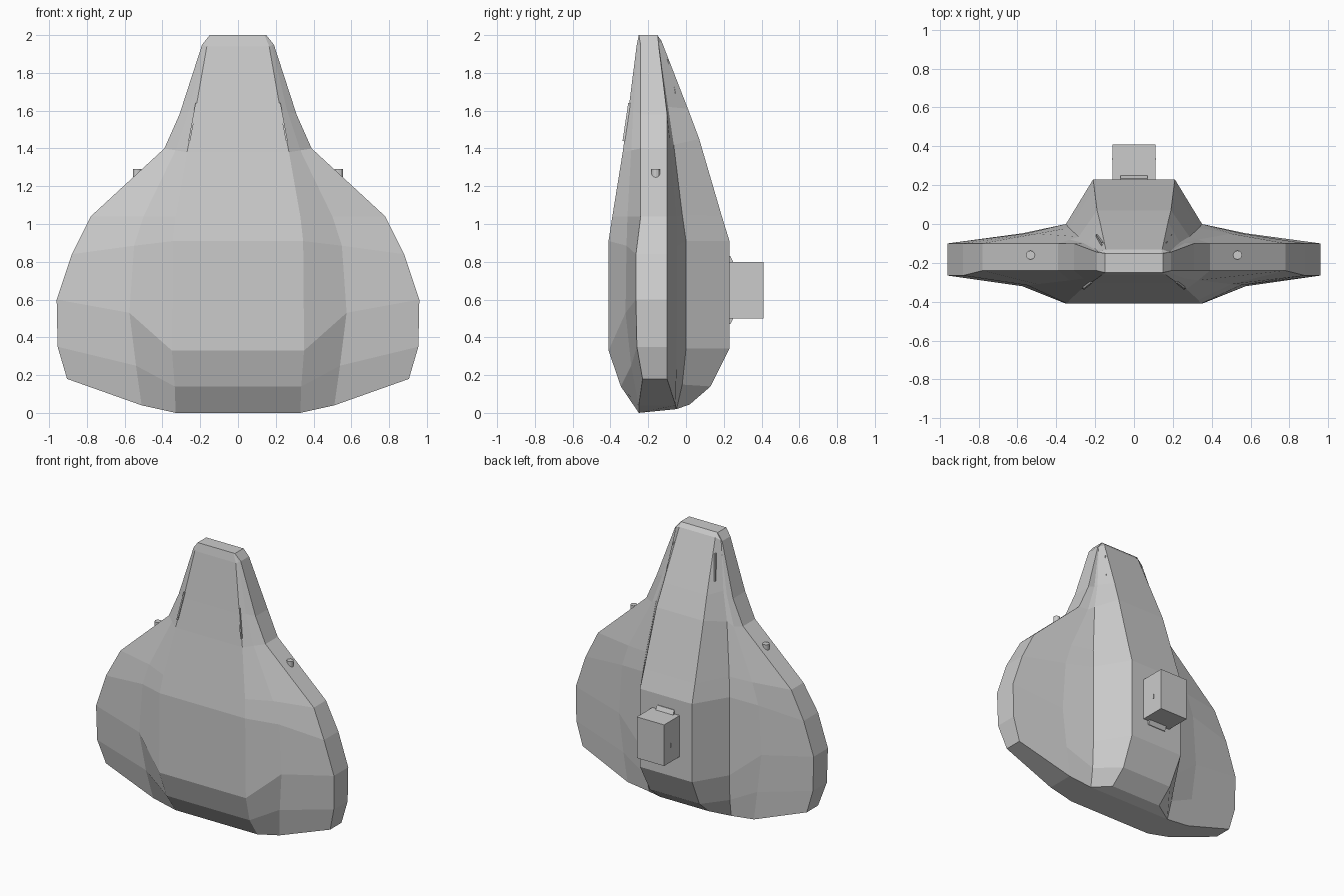
import bpy, bmesh
from mathutils import Vector

if "Cube" in bpy.data.objects:
    bpy.data.objects.remove(bpy.data.objects["Cube"])

# Edge lines of the right half, each running from top to bottom as (x, y, z)
front_plate = [(.14, -.25, 2), (.165, -.262, 1.94), (.225, -.305, 1.6), (.27, -.335, 1.38),
               (.33, -.39, 1.04), (.345, -.41, .91), (.35, -.41, .33), (.335, -.345, .14), (.33, -.25, 0)]
front_wing = [(.145, -.25, 2), (.178, -.25, 1.945), (.26, -.28, 1.6), (.33, -.29, 1.39),
              (.50, -.31, 1.04), (.55, -.315, .885), (.575, -.32, .53), (.54, -.29, .25), (.51, -.25, .04)]
rim = [(.15, -.25, 2), (.19, -.24, 1.95), (.31, -.24, 1.58), (.39, -.24, 1.4),
       (.78, -.24, 1.04), (.88, -.265, .84), (.96, -.265, .6), (.955, -.26, .35), (.905, -.23, .18)]
ridge_foot = [(.145, -.152, 2), (.182, -.145, 1.955), (.235, -.095, 1.62), (.285, -.065, 1.42),
              (.335, -.02, 1.05), (.35, 0, .91), (.35, 0, .34), (.34, -.02, .15), (.33, -.05, .02)]
ridge_top = [(.14, -.155, 2), (.145, -.13, 1.97), (.175, .01, 1.61), (.19, .07, 1.45),
             (.205, .19, 1.04), (.21, .23, .91), (.21, .23, .34), (.2, .13, .14), (.2, .02, .045)]
rim_back_y = [-.15, -.145, -.1, -.1, -.1, -.1, -.1, -.1, -.1]
wing_back_y = [-.152, -.145, -.098, -.08, -.05, -.048, -.048, -.05, -.055]


def with_y(line, ys):
    return [(x, y, z) for (x, _, z), y in zip(line, ys)]


def make_object(name, bm):
    bmesh.ops.recalc_face_normals(bm, faces=bm.faces)
    mesh = bpy.data.meshes.new(name)
    bm.to_mesh(mesh)
    bm.free()
    ob = bpy.data.objects.new(name, mesh)
    bpy.context.collection.objects.link(ob)
    return ob


def prism(name, profile, axis_vec):
    """Extrude a planar 3D outline along a vector."""
    bm = bmesh.new()
    face = bm.faces.new([bm.verts.new(p) for p in profile])
    res = bmesh.ops.extrude_face_region(bm, geom=[face], use_keep_orig=True)
    bmesh.ops.translate(bm, vec=axis_vec,
                        verts=[v for v in res["geom"] if isinstance(v, bmesh.types.BMVert)])
    return make_object(name, bm)


def box(name, lo, hi):
    x, y, z = lo
    X, Y, Z = hi
    return prism(name, [(x, y, z), (X, y, z), (X, Y, z), (x, Y, z)], (0, 0, Z - z))


# Body: join the lines into closed rings, then skin the rings
half = [front_plate, front_wing, rim, with_y(rim, rim_back_y),
        with_y(front_wing, wing_back_y), ridge_foot, ridge_top]
bm = bmesh.new()
rings = []
for row in zip(*half):
    pts = list(row) + [(-x, y, z) for x, y, z in reversed(row)]
    rings.append([bm.verts.new(p) for p in pts])
n = len(rings[0])
for a, b in zip(rings, rings[1:]):
    for i in range(n):
        j = (i + 1) % n
        bm.faces.new((a[i], a[j], b[j], b[i]))
# Top and bottom caps in strips, front line to back line
for ring in (rings[0], rings[-1]):
    h = n // 2
    bm.faces.new((ring[0], ring[h - 2], ring[h + 1], ring[n - 1]))
    bm.faces.new((ring[h - 2], ring[h - 1], ring[h], ring[h + 1]))
    for s in (lambda i: i, lambda i: n - 1 - i):
        bm.faces.new([ring[s(i)] for i in (0, 1, 4, 5)])
        bm.faces.new([ring[s(i)] for i in (1, 2, 3, 4)])
make_object("body", bm)

# Rear mount block with wedge fillets above and below
box("rear_block", (-.11, .20, .5), (.11, .41, .8))
for name, z, d in (("upper_wedge", .8, .03), ("lower_wedge", .5, -.03)):
    prism(name, [(-.07, .22, z), (-.07, .25, z), (-.07, .235, z + d), (-.07, .22, z + d)], (.14, 0, 0))

for side, s in (("right", 1), ("left", -1)):
    # Strap peg on each shoulder
    bpy.ops.mesh.primitive_cylinder_add(vertices=12, radius=.023, depth=.09,
                                        location=(s * .533, -.16, 1.245))
    bpy.context.object.name = side + "_peg"
    # Thin latch bar on the block side
    box(side + "_latch", (s * .105, .332, .61), (s * .114, .338, .64))
    # Thin vent slits, front and rear of the neck
    for part, top, low in (("front", (.22, -.298, 1.64), (.258, -.328, 1.44)),
                           ("rear", (.163, -.104, 1.87), (.19, -.062, 1.69))):
        t, l = (Vector((s * p[0], p[1], p[2])) for p in (top, low))
        w, d = Vector((.005, 0, 0)), Vector((0, .008, 0))
        prism(f"{side}_{part}_slit", [t - w - d, t + w - d, l + w - d, l - w - d], 2 * d)
